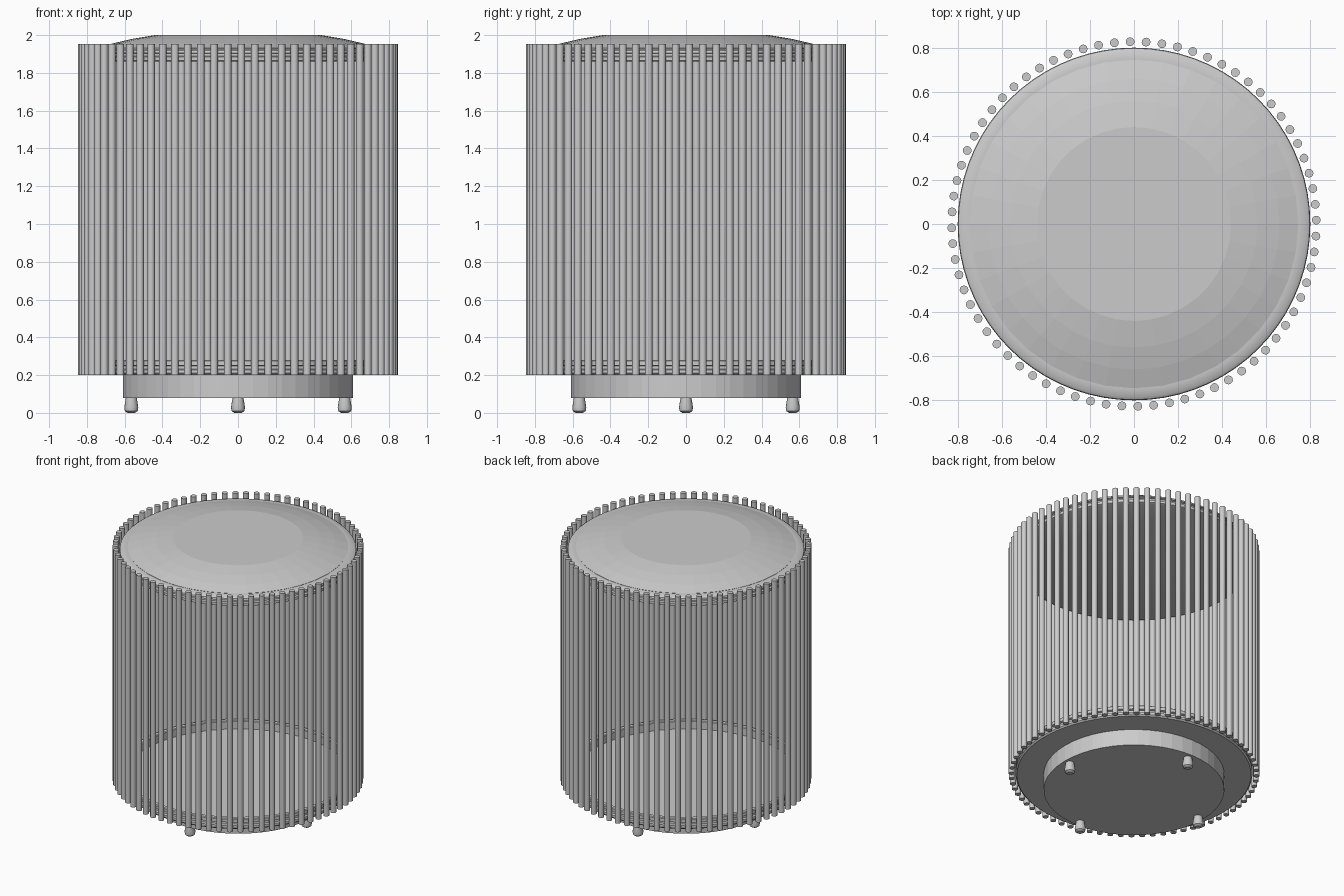
import bpy, bmesh, math
from math import cos, sin, radians, tau

cube = bpy.data.objects.get("Cube")
if cube:
    bpy.data.objects.remove(cube, do_unlink=True)

grey = bpy.data.materials.new("plain grey")
grey.use_nodes = True
colour = (0.6, 0.6, 0.6, 1)
grey.diffuse_color = colour
grey.node_tree.nodes["Principled BSDF"].inputs["Base Color"].default_value = colour


def lathe(name, profile, sides, place=(0, 0, 0), smooth=True, turn=0.0):
    """Revolve (radius, height) points listed from bottom to top; ends are capped."""
    bm = bmesh.new()
    rings = [[bm.verts.new((r * cos(turn + tau * i / sides), r * sin(turn + tau * i / sides), z))
              for i in range(sides)] for r, z in profile]
    for low, high in zip(rings, rings[1:]):
        for i in range(sides):
            j = (i + 1) % sides
            bm.faces.new((low[i], low[j], high[j], high[i]))
    bm.faces.new(rings[0][::-1])
    bm.faces.new(rings[-1])
    mesh = bpy.data.meshes.new(name)
    bm.to_mesh(mesh)
    bm.free()
    mesh.materials.append(grey)
    obj = bpy.data.objects.new(name, mesh)
    bpy.context.collection.objects.link(obj)
    obj.location = place
    if smooth:
        bpy.ops.object.select_all(action="DESELECT")
        obj.select_set(True)
        bpy.context.view_layer.objects.active = obj
        bpy.ops.object.shade_smooth_by_angle(angle=radians(35))
    return obj


# Plinth and its four tapered feet
lathe("plinth", [(0.61, 0.08), (0.61, 0.205)], 48, smooth=False)
for k in range(4):
    a = k * tau / 4
    lathe("foot", [(0.02, 0), (0.034, 0.01), (0.037, 0.03), (0.028, 0.085)], 16,
          (0.565 * cos(a), 0.565 * sin(a), 0))

# Floor tray with a grooved rim and a recessed top
lathe("floor_tray", [(0.79, 0.2), (0.8, 0.21), (0.8, 0.228), (0.785, 0.232), (0.785, 0.248),
                     (0.8, 0.252), (0.8, 0.275), (0.795, 0.28), (0.77, 0.28),
                     (0.765, 0.275), (0.765, 0.22)], 72)

# Seat plate with a matching grooved rim
lathe("seat_plate", [(0.79, 1.86), (0.8, 1.865), (0.8, 1.885), (0.785, 1.889), (0.785, 1.902),
                     (0.8, 1.906), (0.797, 1.918), (0.785, 1.926), (0.75, 1.93)], 72)

# Low faceted cushion with a flat middle
lathe("cushion", [(0.735, 1.9), (0.745, 1.932), (0.66, 1.957), (0.56, 1.98), (0.44, 2.0)],
      36, smooth=False)

# Cage of upright rods
count = 72
rod = lathe("rod", [(0.02, 0.2), (0.02, 1.953)], 12)
for k in range(count):
    a = radians(1.2) + tau * k / count
    post = rod if k == 0 else rod.copy()
    if k:
        bpy.context.collection.objects.link(post)
    post.location = (0.827 * cos(a), 0.827 * sin(a), 0)
